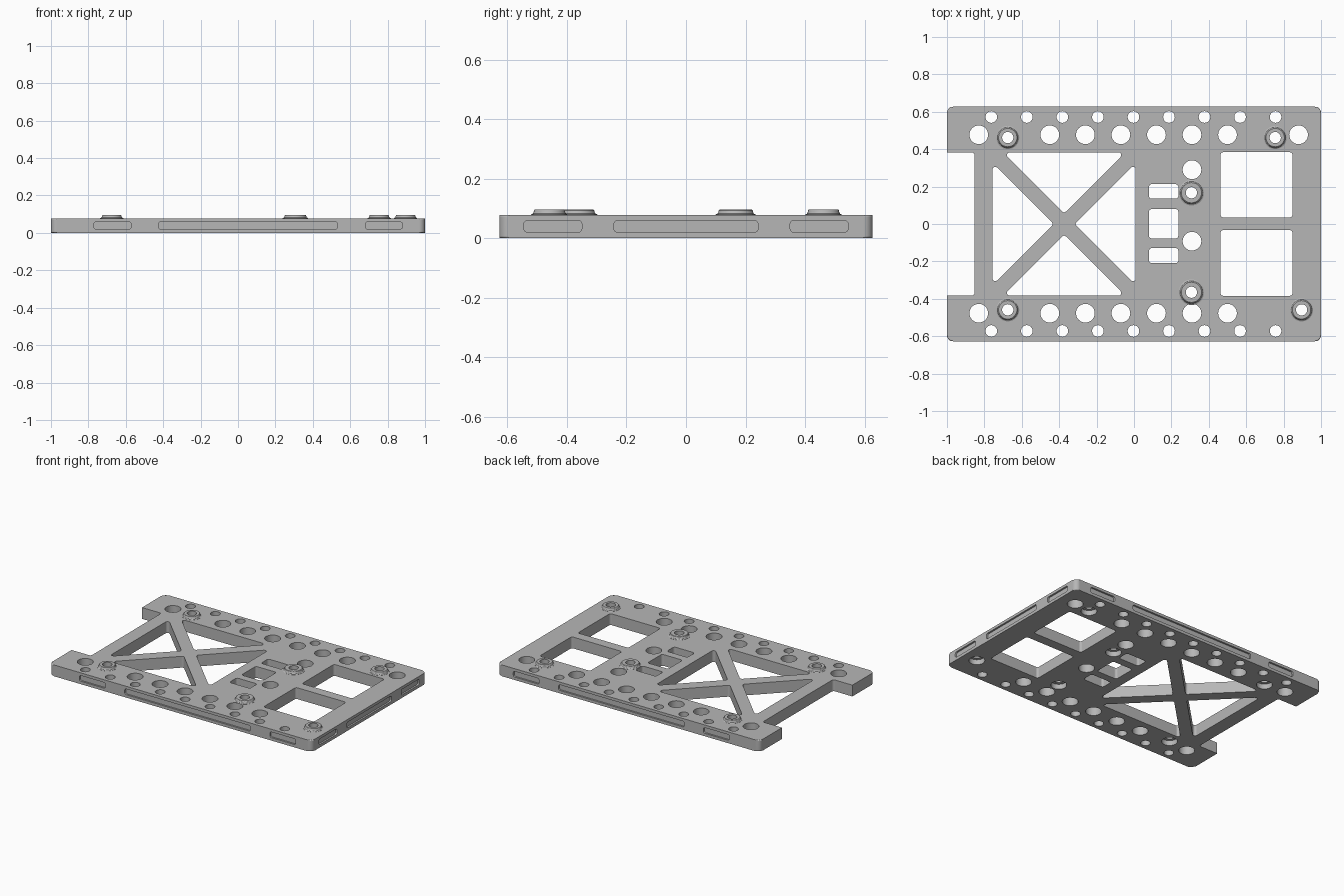
import bpy, bmesh, math
from mathutils import Matrix, Vector

if "Cube" in bpy.data.objects:
    bpy.data.objects.remove(bpy.data.objects["Cube"], do_unlink=True)

HALF_Y, TOP, BOSS_TOP = 0.627, 0.078, 0.096
PITCH = 0.19

grey = bpy.data.materials.new("plain grey")
grey.use_nodes = True
grey.diffuse_color = (0.47, 0.47, 0.47, 1)
grey.node_tree.nodes["Principled BSDF"].inputs["Base Color"].default_value = grey.diffuse_color


def make_object(name, bm):
    bmesh.ops.recalc_face_normals(bm, faces=bm.faces)
    mesh = bpy.data.meshes.new(name)
    bm.to_mesh(mesh)
    bm.free()
    mesh.materials.append(grey)
    obj = bpy.data.objects.new(name, mesh)
    bpy.context.collection.objects.link(obj)
    return obj


def activate(obj):
    bpy.ops.object.select_all(action="DESELECT")
    obj.select_set(True)
    bpy.context.view_layer.objects.active = obj


def smooth(obj):
    activate(obj)
    bpy.ops.object.shade_smooth_by_angle(angle=math.radians(32))
    mod = obj.modifiers.new("even_normals", "WEIGHTED_NORMAL")
    mod.keep_sharp = True
    bpy.ops.object.modifier_apply(modifier=mod.name)


def fillet(corners, r, steps=5):
    """Round every corner of a convex outline."""
    pts, n = [], len(corners)
    for i in range(n):
        p = Vector(corners[i])
        a = (Vector(corners[i - 1]) - p).normalized()
        b = (Vector(corners[(i + 1) % n]) - p).normalized()
        half = a.angle(b) / 2
        centre = p + (a + b).normalized() * r / math.sin(half)
        start = p + a * r / math.tan(half) - centre
        end = p + b * r / math.tan(half) - centre
        sweep = math.pi - 2 * half
        for k in range(steps + 1):
            t = k / steps
            arc = start * math.sin((1 - t) * sweep) + end * math.sin(t * sweep)
            pts.append(centre + arc / math.sin(sweep))
    return pts


def rectangle(x0, x1, y0, y1):
    return [(x0, y0), (x1, y0), (x1, y1), (x0, y1)]


def skin(bm, rings, closed=False):
    """Join rings of points into a solid, or into a closed ring."""
    loops = [[bm.verts.new(p) for p in ring] for ring in rings]
    pairs = list(zip(loops, loops[1:]))
    if closed:
        pairs.append((loops[-1], loops[0]))
    else:
        bm.faces.new(loops[0][::-1])
        bm.faces.new(loops[-1])
    for low, high in pairs:
        for i in range(len(low)):
            j = (i + 1) % len(low)
            bm.faces.new((low[i], low[j], high[j], high[i]))
    return loops


def prism(bm, outline, z0, z1, matrix=Matrix()):
    return skin(bm, [[matrix @ Vector((p[0], p[1], z)) for p in outline] for z in (z0, z1)])


def lathe(bm, profile, x, y, closed=False, n=32):
    turn = [math.tau * i / n for i in range(n)]
    skin(bm, [[(x + r * math.cos(a), y + r * math.sin(a), z) for a in turn]
              for r, z in profile], closed)


# Base plate with rounded corners and softened rims
bm = bmesh.new()
prism(bm, fillet(rectangle(-1, 1, -HALF_Y, HALF_Y), 0.032, 6), 0, TOP)
rims = [e for e in bm.edges if abs(e.verts[0].co.z - e.verts[1].co.z) < 0.001]
bmesh.ops.bevel(bm, geom=rims, offset=0.007, segments=3, profile=0.5, affect="EDGES")
plate = make_object("base_plate", bm)

cut = bmesh.new()


def through(corners, r=0.015):
    prism(cut, fillet(corners, r), -0.1, 0.2)


def drill(x, y, r):
    lathe(cut, [(r, -0.1), (r, 0.2)], x, y)


# End notch, large windows and small middle windows
through(rectangle(-1.2, -0.853, -0.383, 0.383))
for y0, y1 in ((0.035, 0.384), (-0.384, -0.032)):
    through(rectangle(0.463, 0.847, y0, y1))
for y0, y1 in ((0.135, 0.213), (-0.077, 0.08), (-0.209, -0.129)):
    through(rectangle(0.08, 0.237, y0, y1))

# Four triangles leave the cross brace
reach, gap = 0.383, 0.056
for k in range(4):
    rot = Matrix.Rotation(k * math.pi / 2, 2)
    tri = [(gap, 0), (reach, gap - reach), (reach, reach - gap)]
    tri = [tri[0], tri[1], tri[2]]
    through([rot @ Vector(p) + Vector((-0.374, 0)) for p in tri])

# Rows of round holes along both long edges, and two in the middle
for side in (1, -1):
    for i in range(9):
        drill(-0.763 + i * PITCH, side * 0.572, 0.031)
    for i in (0, 2, 3, 4, 5, 6, 7):
        drill(-0.83 + i * PITCH, side * 0.477, 0.05)
drill(0.88, 0.477, 0.05)
drill(0.31, 0.29, 0.05)
drill(0.31, -0.092, 0.05)

# Screw bores, wider at the underside
bosses = [(-0.675, 0.462, 1), (0.755, 0.462, 1), (-0.675, -0.459, 1),
          (0.896, -0.459, 1), (0.307, 0.167, 1.1), (0.307, -0.365, 1.1)]
for x, y, s in bosses:
    lathe(cut, [(0.05, -0.1), (0.05, 0.035), (0.03, 0.035), (0.03, 0.2)], x, y)

# Shallow slots in the side walls
upright = Matrix.Rotation(math.pi / 2, 4, "X")
sideways = Matrix.Rotation(math.pi / 2, 4, "Z") @ upright


def slot(u0, u1, place, turn):
    outline = fillet(rectangle(u0, u1, 0.02, 0.059), 0.012)
    prism(cut, outline, -0.012, 0.012, Matrix.Translation(place) @ turn)


for u0, u1 in ((-0.77, -0.572), (-0.425, 0.533), (0.682, 0.878)):
    for side in (1, -1):
        slot(u0, u1, (0, side * HALF_Y, 0), upright)
for u0, u1 in ((-0.545, -0.35), (-0.242, 0.242), (0.35, 0.545)):
    slot(u0, u1, (1, 0, 0), sideways)

# Cut everything out of the plate
cutter = make_object("plate_cutter", cut)
cutter.hide_render = True
activate(plate)
mod = plate.modifiers.new("cutouts", "BOOLEAN")
mod.operation, mod.solver, mod.object = "DIFFERENCE", "EXACT", cutter
bpy.ops.object.modifier_apply(modifier=mod.name)
bpy.data.objects.remove(cutter, do_unlink=True)
smooth(plate)

# Raised rings around the screw bores
for i, (x, y, s) in enumerate(bosses):
    bm = bmesh.new()
    lathe(bm, [(0.03, TOP - 0.004), (0.062 * s, TOP - 0.004), (0.062 * s, TOP + 0.001),
               (0.056 * s, TOP + 0.004), (0.053 * s, TOP + 0.009),
               (0.052 * s, BOSS_TOP - 0.003), (0.049 * s, BOSS_TOP),
               (0.03, BOSS_TOP)], x, y, closed=True)
    smooth(make_object(f"screw_boss_{i + 1}", bm))
